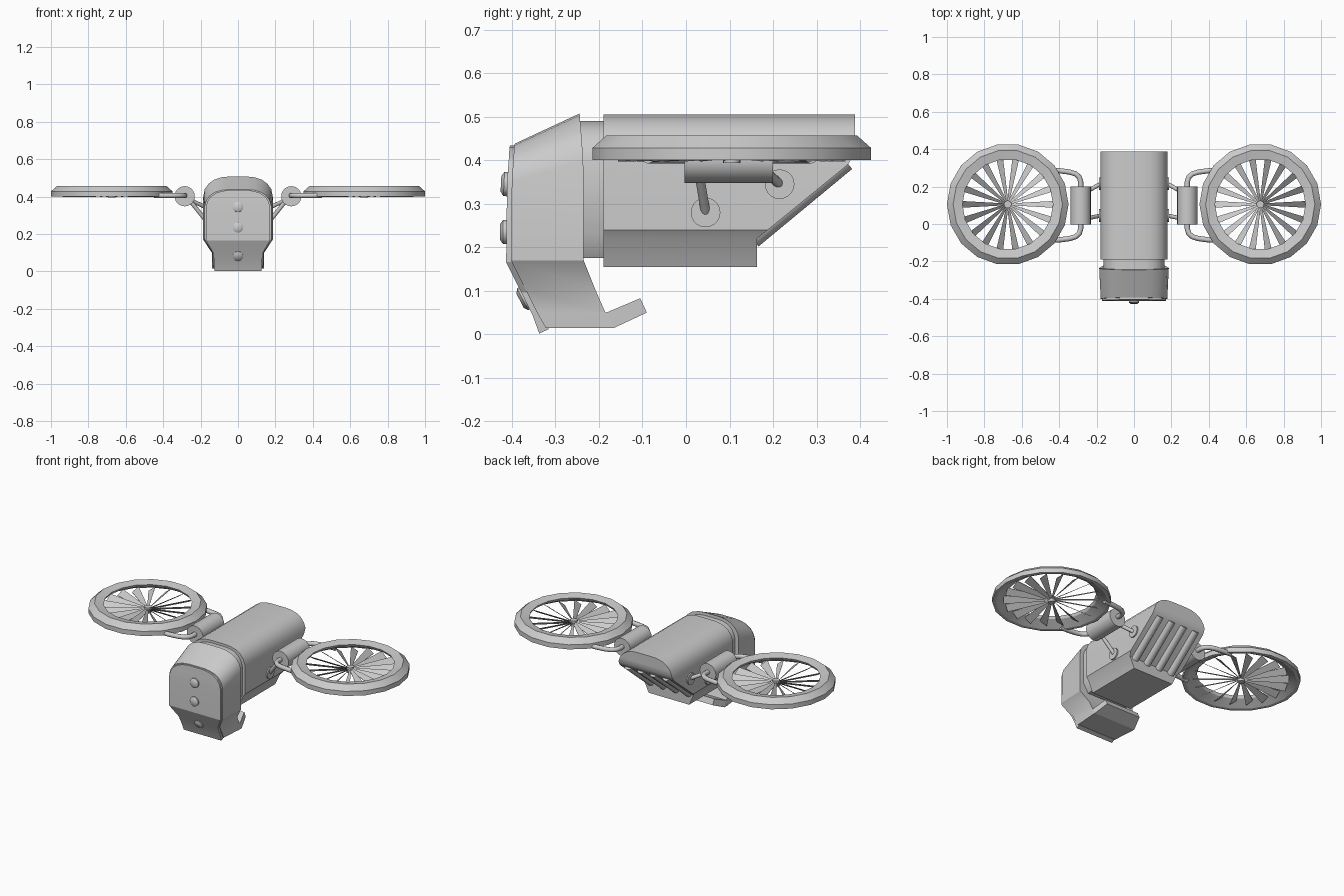
import bpy, bmesh, math
from mathutils import Vector, Matrix

if "Cube" in bpy.data.objects:
    bpy.data.objects.remove(bpy.data.objects["Cube"])


def finish(name, bm, mirror=False, smooth=None):
    bmesh.ops.recalc_face_normals(bm, faces=bm.faces)
    me = bpy.data.meshes.new(name)
    bm.to_mesh(me)
    bm.free()
    ob = bpy.data.objects.new(name, me)
    bpy.context.collection.objects.link(ob)
    if smooth:
        bpy.ops.object.select_all(action='DESELECT')
        ob.select_set(True)
        bpy.context.view_layer.objects.active = ob
        bpy.ops.object.shade_smooth_by_angle(angle=math.radians(smooth))
    if mirror:
        ob.modifiers.new("Mirror", 'MIRROR').use_mirror_merge = False
    return ob


def row_solid(name, rows, smooth=32):
    """Symmetric solid; each row is a (front x,y,z), (back x,y,z) pair, top to bottom."""
    bm = bmesh.new()
    v = [[bm.verts.new((s * p[0], p[1], p[2])) for p, s in
          ((f, -1), (f, 1), (b, 1), (b, -1))] for f, b in rows]
    for a, c in zip(v, v[1:]):
        for i in range(4):
            j = (i + 1) % 4
            bm.faces.new((a[i], a[j], c[j], c[i]))
    bm.faces.new(v[0])
    bm.faces.new(v[-1])
    return finish(name, bm, smooth=smooth)


def rod(bm, a, b, r, r2=None, n=20):
    a, b = Vector(a), Vector(b)
    d = b - a
    m = Matrix.Translation((a + b) / 2) @ d.to_track_quat('Z', 'Y').to_matrix().to_4x4()
    bmesh.ops.create_cone(bm, cap_ends=True, segments=n, radius1=r,
                          radius2=r if r2 is None else r2, depth=d.length, matrix=m)


# main body: arched roof, sloped rear underside, tapered belly
F, R = -0.19, 0.388
arch = [(.05, .505), (.085, .502), (.12, .492), (.148, .474), (.168, .448), (.178, .418)]
row_solid("body", [((x, F, z), (x, R, z)) for x, z in arch] + [
    ((.18, F, .39), (.18, .372, .39)),
    ((.18, F, .24), (.18, .188, .24)),
    ((.165, F, .22), (.165, .163, .22)),
    ((.135, F, .155), (.135, .163, .155))])

# neck collar
row_solid("neck", [((x * .91, -.27, z - .015), (x * .91, -.17, z - .015)) for x, z in arch] + [
    ((.163, -.27, .23), (.163, -.17, .23)), ((.13, -.27, .175), (.13, -.17, .175))])

# head shell: front rim and back rim
back = [(.05, -.245, .507), (.09, -.244, .503), (.128, -.243, .49), (.158, -.241, .468),
        (.178, -.239, .44), (.186, -.236, .40), (.186, -.235, .17), (.14, -.207, .10),
        (.14, -.185, .05), (.14, -.165, .015)]
front = [(.05, -.393, .438), (.087, -.394, .434), (.122, -.395, .424), (.15, -.396, .406),
         (.169, -.398, .38), (.178, -.40, .35), (.178, -.402, .17), (.136, -.367, .10),
         (.134, -.342, .05), (.13, -.322, .015)]
row_solid("head", list(zip(front, back)))

# face plate, slightly proud of the head
plate = [(x * .96, y - .011, z - .004) for x, y, z in front[:-1]] + [(.125, -.337, .002)]
inner = [(x * .96, y + .01, z - .004) for x, y, z in front[:-1]] + [(.125, -.315, .012)]
row_solid("face_plate", list(zip(plate, inner)), smooth=20)

# chin lip turned up behind the head
row_solid("chin_lip", [((.14, -.20, .052), (.14, -.182, .05)),
                       ((.14, -.20, .015), (.14, -.165, .015))])
row_solid("chin_lip_tip", [((.14, -.183, .05), (.115, -.105, .083)),
                           ((.14, -.165, .015), (.115, -.09, .05))])

# domed sensors down the face
bm = bmesh.new()
for y, z, dy, dz in ((-.408, .345, -1, .05), (-.41, .235, -1, 0), (-.366, .085, -.88, -.45)):
    c, d = Vector((0, y, z)), Vector((0, dy, dz)).normalized()
    rod(bm, c - d * .01, c + d * .01, .028, .028)
    rod(bm, c + d * .01, c + d * .017, .028, .018)
finish("face_sensors", bm, smooth=50)

# rear cooling pipes along the slope
bm = bmesh.new()
for x in (-.126, -.042, .042, .126):
    rod(bm, (x, .150, .222), (x, .365, .400), .026, n=16)
finish("rear_pipes", bm, smooth=40)

# rotor rings
CX, CY, Z, N = .675, .105, .412, 18
bm = bmesh.new()
prof = [(.325, .40), (.325, .428), (.292, .457), (.242, .447), (.250, .432), (.305, .40)]
rings = [[bm.verts.new((CX + r * math.cos(2 * math.pi * i / N),
                        CY + r * math.sin(2 * math.pi * i / N), z)) for r, z in prof]
         for i in range(N)]
for i in range(N):
    a, b = rings[i], rings[(i + 1) % N]
    for j in range(len(prof)):
        k = (j + 1) % len(prof)
        bm.faces.new((a[j], b[j], b[k], a[k]))
finish("rotor_ring", bm, mirror=True, smooth=25)

# rotor blades: thin pitched wedges widening to the tip
bm = bmesh.new()
for i in range(N):
    rot = Matrix.Translation((CX, CY, Z)) @ Matrix.Rotation(2 * math.pi * i / N, 4, 'Z')
    lo, hi = [], []
    for r, w, h in ((.012, .005, .006), (.262, .019, .014)):
        for s in (-1, 1):
            lo.append(bm.verts.new(rot @ Vector((r, s * w, s * h - .001))))
            hi.append(bm.verts.new(rot @ Vector((r, s * w, s * h + .001))))
    order = (0, 1, 3, 2)
    bm.faces.new([lo[k] for k in order])
    bm.faces.new([hi[k] for k in order])
    for p, q in zip(order, order[1:] + order[:1]):
        bm.faces.new((lo[p], lo[q], hi[q], hi[p]))
finish("rotor_blades", bm, mirror=True)

# rotor hub
bm = bmesh.new()
rod(bm, (CX, CY, .394), (CX, CY, .428), .02, n=16)
finish("rotor_hub", bm, mirror=True, smooth=40)

# hinge pods
bm = bmesh.new()
rod(bm, (.285, -.003, .402), (.285, .20, .402), .054, n=24)
finish("hinge_pod", bm, mirror=True, smooth=40)

# struts and mounting flanges between pods and body
bm = bmesh.new()
for p, w in (((.25, .03, .37), (.178, .045, .28)), ((.25, .175, .38), (.178, .215, .345))):
    rod(bm, p, w, .011, n=12)
    rod(bm, (.17, w[1], w[2]), (.188, w[1], w[2]), .034)
finish("pod_struts", bm, mirror=True, smooth=40)

# bent fork arms from pod ends to the rotor ring
cu = bpy.data.curves.new("fork_arms", 'CURVE')
cu.dimensions = '3D'
cu.bevel_depth = .014
cu.bevel_resolution = 2
cu.use_fill_caps = True
for s in (-1, 1):
    for e in (-1, 1):
        path = [(.285, .09), (.285, .125), (.292, .150), (.312, .168), (.345, .178),
                (.40, .185), (.45, .187)]
        sp = cu.splines.new('POLY')
        sp.points.add(len(path) - 1)
        for pt, (x, dy) in zip(sp.points, path):
            pt.co = (s * x, .10 + e * dy, .406, 1)
        sp.use_smooth = True
bpy.context.collection.objects.link(bpy.data.objects.new("fork_arms", cu))
